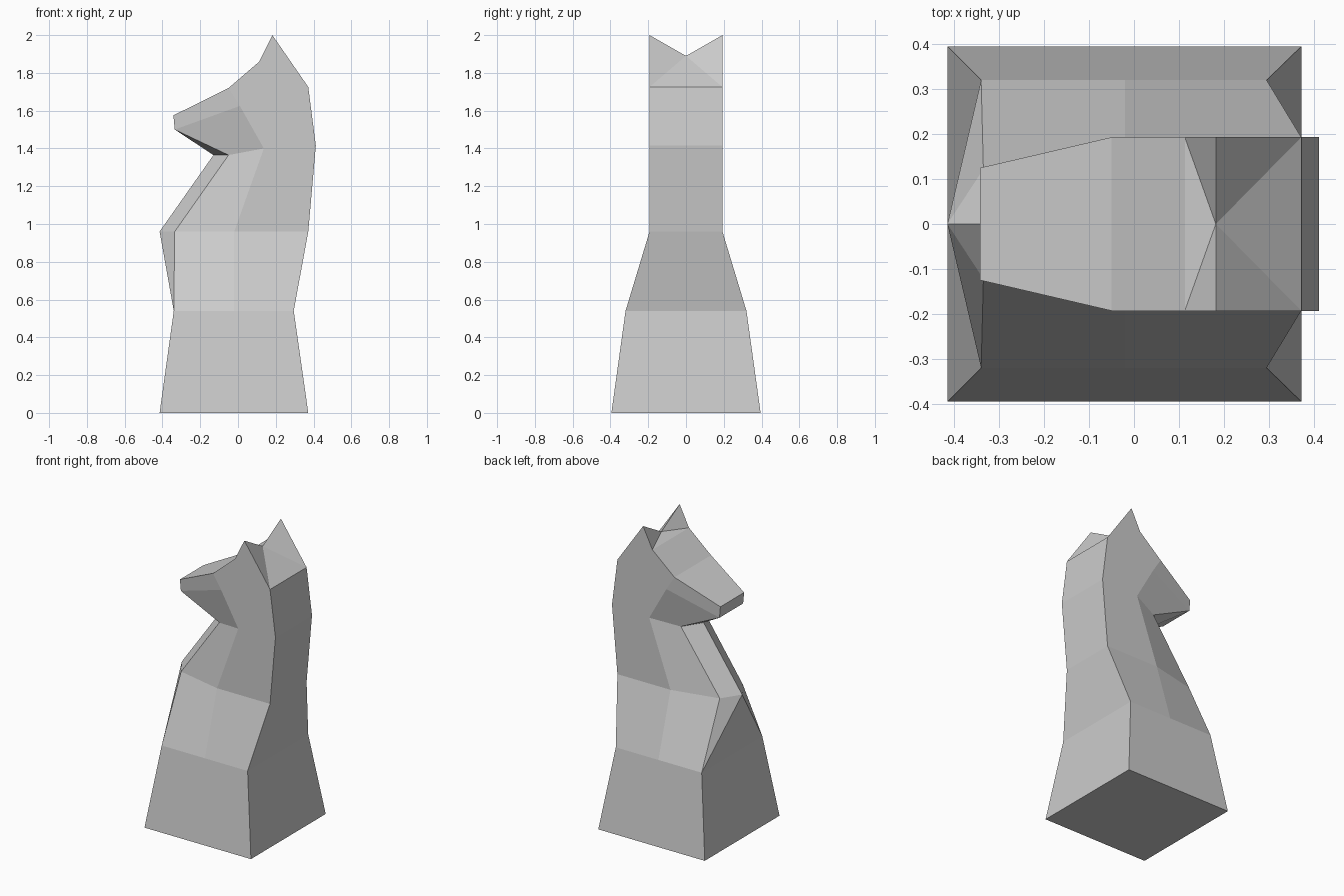
import bpy, bmesh

if "Cube" in bpy.data.objects:
    bpy.data.objects.remove(bpy.data.objects["Cube"])

# Side outline of the piece: (x, half width, z), clockwise from the base front
outline = {
    "a": (-0.415, 0.395, 0.0),    # base front
    "b": (-0.34, 0.32, 0.54),     # waist front
    "c": (-0.335, 0.122, 0.96),   # chest
    "d": (-0.05, 0.125, 1.365),   # throat
    "e": (-0.335, 0.125, 1.50),   # chin
    "f": (-0.342, 0.125, 1.575),  # nose
    "g": (-0.05, 0.193, 1.72),    # brow
    "h": (0.113, 0.193, 1.86),    # ear front
    "i": (0.182, 0.193, 2.0),     # ear tip
    "j": (0.372, 0.193, 1.725),   # nape
    "k": (0.412, 0.193, 1.415),   # neck back
    "l": (0.372, 0.193, 0.96),    # shoulder back
    "m": (0.295, 0.32, 0.54),     # waist back
    "n": (0.372, 0.395, 0.0),     # base back
}
# Extra points inside the flank
inner = {
    "p": (-0.02, 0.32, 0.54),
    "q": (-0.02, 0.193, 0.96),
    "r": (0.137, 0.193, 1.40),    # cheek corner
    "s": (0.01, 0.193, 1.625),    # jaw corner
}
# Centre line points that leave the outline: chest ridge, throat ridge, ear notch
ridge = {"c": (-0.415, 0, 0.96), "d": (-0.13, 0, 1.365), "i": (0.182, 0, 1.89)}
flank = ["abpmn", "bcqp", "pqlm", "cdrq", "qrsghijkl", "desr", "efgs"]


def build_half(bm, side):
    pts = {**outline, **inner}
    v = {k: bm.verts.new((x, y * side, z)) for k, (x, y, z) in pts.items()}
    mid = {k: bm.verts.new(ridge.get(k, (p[0], 0, p[2]))) for k, p in outline.items()}

    # flank panels
    for names in flank:
        bm.faces.new([v[k] for k in names])

    # strips from the outline to the centre line, creased at the ridges
    keys = list(outline)
    for s, t in zip(keys, keys[1:] + keys[:1]):
        if (s in ridge) == (t in ridge):
            bm.faces.new((v[s], v[t], mid[t], mid[s]))
        else:
            if t in ridge:
                s, t = t, s
            bm.faces.new((v[s], v[t], mid[s]))
            bm.faces.new((v[t], mid[t], mid[s]))


# Both mirrored halves welded into one solid
bm = bmesh.new()
for side in (1, -1):
    build_half(bm, side)
bmesh.ops.remove_doubles(bm, verts=bm.verts[:], dist=0.0005)
bmesh.ops.recalc_face_normals(bm, faces=bm.faces[:])
mesh = bpy.data.meshes.new("chess_knight")
bm.to_mesh(mesh)
bm.free()
bpy.context.collection.objects.link(bpy.data.objects.new("chess_knight", mesh))
